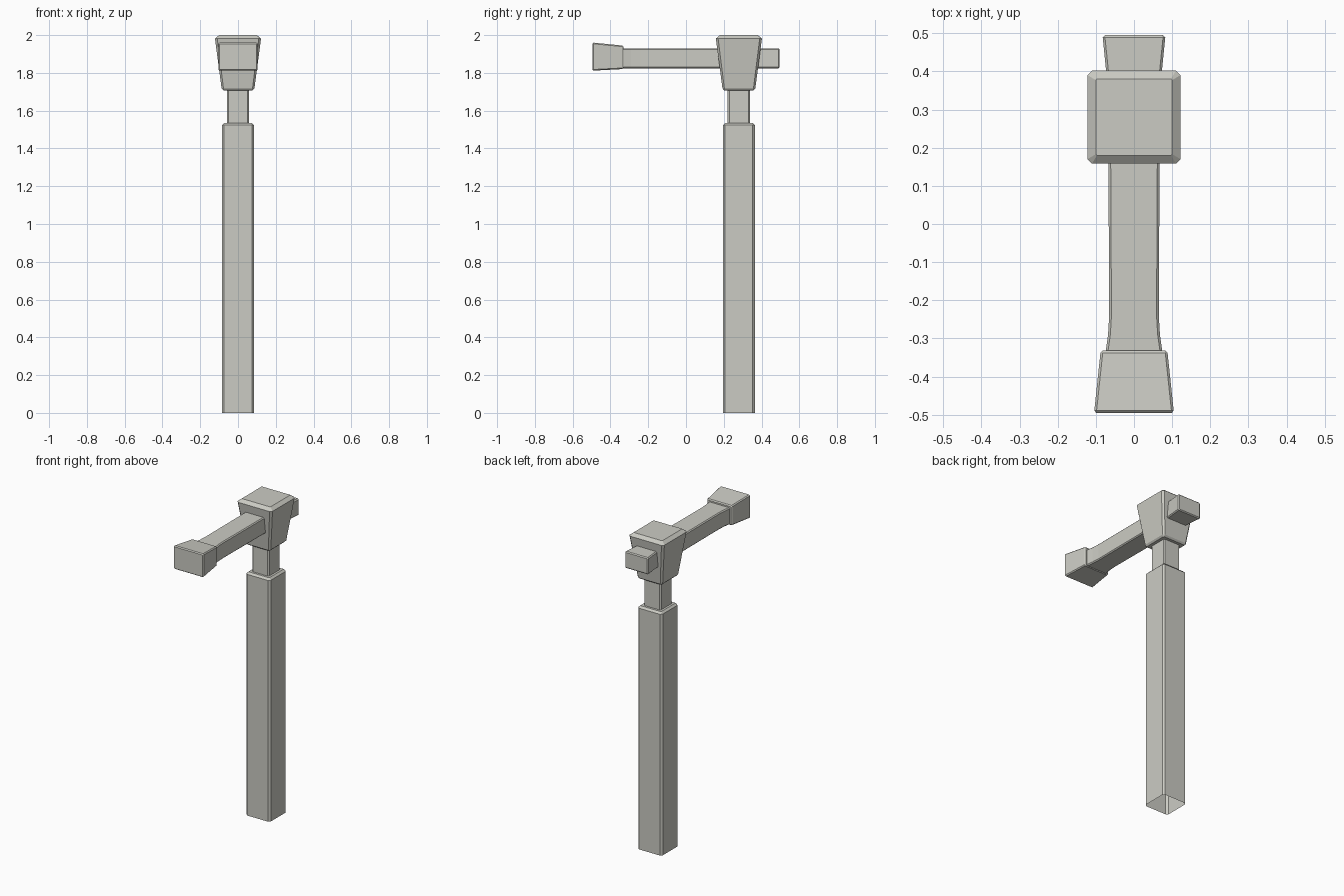
import bpy
import bmesh
from mathutils import Vector

cube = bpy.data.objects.get("Cube")
if cube:
    bpy.data.objects.remove(cube, do_unlink=True)

POST_Y = 0.28

# Single pale stone-grey material
grey = bpy.data.materials.new("pale_grey")
grey.use_nodes = True
grey.diffuse_color = (0.6, 0.6, 0.55, 1)
grey.node_tree.nodes["Principled BSDF"].inputs["Base Color"].default_value = grey.diffuse_color


def chamfered_section(half_w, low, high, cut):
    """Rectangle outline with its four corners cut off."""
    w = half_w
    return [(w - cut, low), (w, low + cut), (w, high - cut), (w - cut, high),
            (cut - w, high), (-w, high - cut), (-w, low + cut), (cut - w, low)]


def loft(name, sections, place, open_start=False):
    """Skin sections of (position, half width, low, high, corner cut)."""
    bm = bmesh.new()
    rings = [[bm.verts.new(place(t, u, v)) for u, v in chamfered_section(w, lo, hi, c)]
             for t, w, lo, hi, c in sections]
    for a, b in zip(rings, rings[1:]):
        for i in range(len(a)):
            j = (i + 1) % len(a)
            bm.faces.new((a[i], a[j], b[j], b[i]))
    bm.faces.new(rings[-1])
    if not open_start:
        bm.faces.new(rings[0][::-1])
    bmesh.ops.recalc_face_normals(bm, faces=bm.faces)
    # An open shell can be oriented inwards, so check the end cap
    bm.faces.ensure_lookup_table()
    cap = next(f for f in bm.faces if all(v in rings[-1] for v in f.verts))
    outward = rings[-1][0].co - rings[0][0].co
    if cap.normal.dot(outward) < 0:
        bmesh.ops.reverse_faces(bm, faces=bm.faces)
    mesh = bpy.data.meshes.new(name)
    bm.to_mesh(mesh)
    bm.free()
    mesh.materials.append(grey)
    obj = bpy.data.objects.new(name, mesh)
    bpy.context.collection.objects.link(obj)
    return obj


def upright(name, sections, **options):
    """Square column part from (height, half width, corner cut)."""
    return loft(name, [(z, w, -w, w, c) for z, w, c in sections],
                lambda t, u, v: Vector((u, POST_Y + v, t)), **options)


def lengthwise(name, sections):
    """Part running from back to front."""
    return loft(name, sections, lambda t, u, v: Vector((u, t, v)))


# Column: hollow post, slim neck and flared head
upright("post", [(0, 0.085, 0.012), (1.523, 0.085, 0.012), (1.535, 0.073, 0.004)],
        open_start=True)
upright("neck", [(1.52, 0.059, 0.008), (1.72, 0.059, 0.008)])
upright("head", [(1.708, 0.078, 0.004), (1.718, 0.087, 0.01),
                 (1.982, 0.122, 0.012), (2.0, 0.1, 0.003)])

# Crossbar: flares at both ends
lengthwise("arm", [(0.495, 0.075, 1.83, 1.924, 0.003), (0.489, 0.082, 1.824, 1.93, 0.006),
                   (0.4, 0.073, 1.824, 1.93, 0.006), (0.16, 0.067, 1.824, 1.93, 0.006),
                   (-0.24, 0.065, 1.824, 1.93, 0.006), (-0.29, 0.068, 1.824, 1.93, 0.006),
                   (-0.34, 0.075, 1.824, 1.93, 0.006)])

# Widening block on the front of the crossbar
lengthwise("front_block", [(-0.331, 0.082, 1.826, 1.939, 0.003),
                           (-0.338, 0.088, 1.82, 1.945, 0.006),
                           (-0.489, 0.104, 1.812, 1.96, 0.006),
                           (-0.495, 0.099, 1.817, 1.954, 0.003)])
